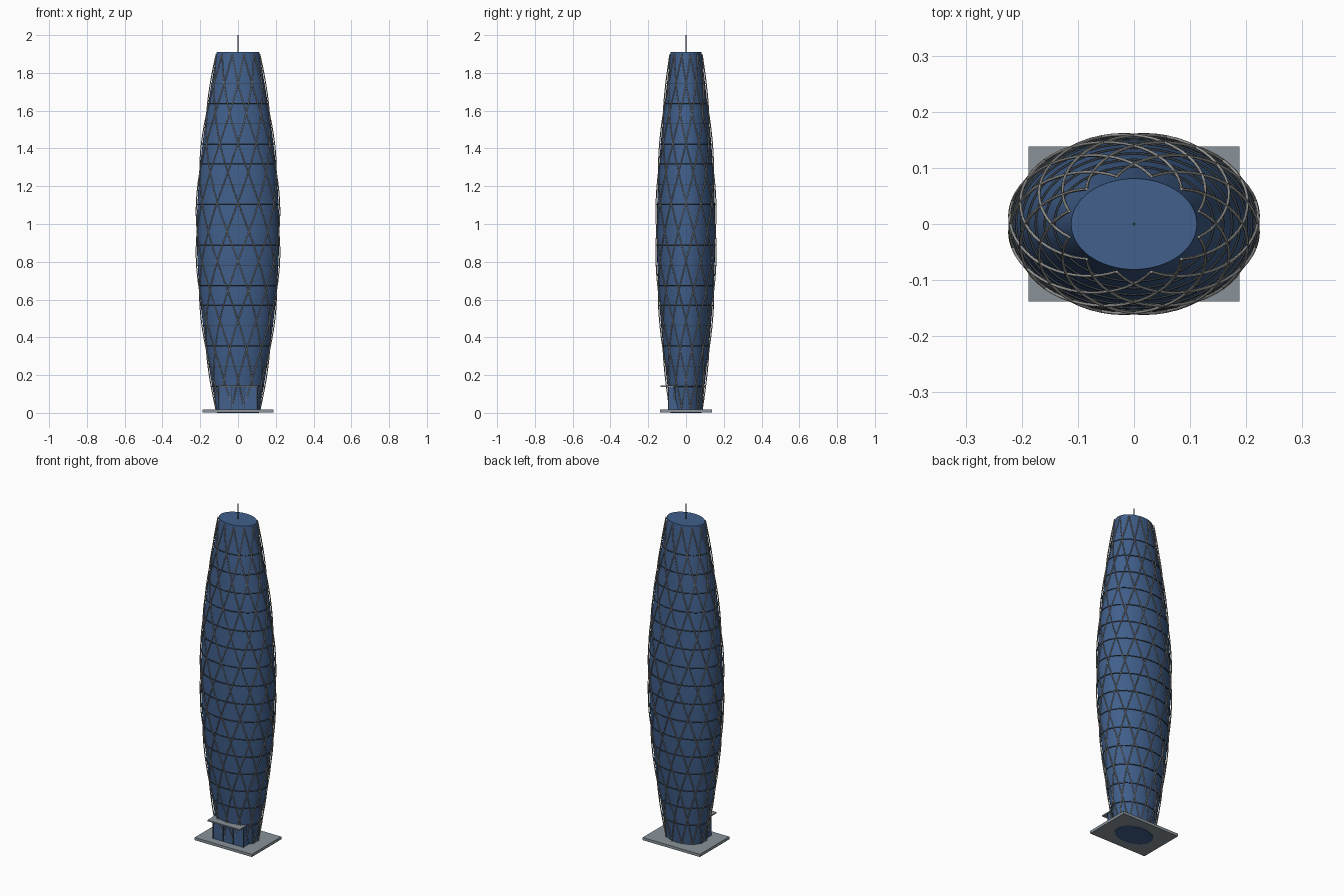
import bpy, bmesh, math

if "Cube" in bpy.data.objects:
    bpy.data.objects.remove(bpy.data.objects["Cube"])

TOP = 1.91        # roof height
FLOORS = 18       # facade storeys
RIBS = 12         # lattice members in each direction
TWIST = math.pi   # turn of each member from base to roof


def material(name, rgb):
    m = bpy.data.materials.new(name)
    m.use_nodes = True
    m.diffuse_color = (*rgb, 1)
    m.node_tree.nodes["Principled BSDF"].inputs["Base Color"].default_value = (*rgb, 1)
    return m


glass = material("blue glass", (0.052, 0.115, 0.26))
steel = material("light steel", (0.38, 0.38, 0.37))
stone = material("grey stone", (0.25, 0.29, 0.32))
dark = material("dark metal", (0.035, 0.045, 0.055))


def shell(t, angle, gap=0.0):
    """Point on the bulging oval tower at height fraction t."""
    bulge = math.sin(math.pi * t)
    rx = 0.112 + 0.106 * bulge + gap
    ry = 0.081 + 0.074 * bulge + gap
    return (rx * math.cos(angle), ry * math.sin(angle), TOP * t)


def box(name, x, y, z, mat):
    bpy.ops.mesh.primitive_cube_add(
        size=1, location=(sum(x) / 2, sum(y) / 2, sum(z) / 2))
    o = bpy.context.object
    o.name = name
    o.scale = (x[1] - x[0], y[1] - y[0], z[1] - z[0])
    o.data.materials.append(mat)
    return o


def tubes(name, paths, radius, mat, closed=False):
    c = bpy.data.curves.new(name, "CURVE")
    c.dimensions = "3D"
    c.bevel_depth = radius
    c.bevel_resolution = 1
    c.use_fill_caps = True
    for path in paths:
        s = c.splines.new("POLY")
        s.points.add(len(path) - 1)
        for p, co in zip(s.points, path):
            p.co = (*co, 1)
        s.use_cyclic_u = closed
    c.materials.append(mat)
    o = bpy.data.objects.new(name, c)
    bpy.context.collection.objects.link(o)
    return o


# Glazed tower body, lofted from oval rings
SIDES = 64
bm = bmesh.new()
rings = [[bm.verts.new(shell(k / FLOORS, 2 * math.pi * i / SIDES)) for i in range(SIDES)]
         for k in range(FLOORS + 1)]
for low, high in zip(rings, rings[1:]):
    for i in range(SIDES):
        j = (i + 1) % SIDES
        bm.faces.new((low[i], low[j], high[j], high[i]))
bm.faces.new(rings[-1])
bm.faces.new(rings[0][::-1])
mesh = bpy.data.meshes.new("tower_body")
bm.to_mesh(mesh)
bm.free()
mesh.materials.append(glass)
body = bpy.data.objects.new("tower_body", mesh)
bpy.context.collection.objects.link(body)
bpy.context.view_layer.objects.active = body
body.select_set(True)
bpy.ops.object.shade_smooth_by_angle(angle=math.radians(30))

# Floor bands
levels = [(0.14 + 0.107 * k) / TOP for k in range(16)]
tubes("floor_bands",
      [[shell(t, 2 * math.pi * i / SIDES, 0.001) for i in range(SIDES)] for t in levels],
      0.0025, dark, closed=True)

# Diagonal lattice, twisting both ways
for name, way in (("lattice_left", 1), ("lattice_right", -1)):
    paths = []
    for r in range(RIBS):
        start = 2 * math.pi * (r + 0.5) / RIBS
        paths.append([shell(0.01 + 0.985 * k / 36, start + way * TWIST * k / 36, 0.006)
                      for k in range(37)])
    tubes(name, paths, 0.0028, steel)

# Plinth, entrance and canopy
box("plinth", (-0.188, 0.188), (-0.138, 0.138), (0.003, 0.019), stone)
box("entrance_hall", (-0.1, 0.1), (-0.092, -0.03), (0.019, 0.137), glass)
box("canopy", (-0.106, 0.106), (-0.136, -0.06), (0.137, 0.144), stone)
for i, x in enumerate((-0.1, -0.033, 0.033, 0.1)):
    box(f"entrance_post_{i + 1}", (x - 0.002, x + 0.002), (-0.095, -0.09), (0.019, 0.137), dark)

# Roof mast
bpy.ops.mesh.primitive_cylinder_add(vertices=12, radius=0.0025, depth=2 - TOP,
                                    location=(0, 0, (2 + TOP) / 2))
mast = bpy.context.object
mast.name = "roof_mast"
mast.data.materials.append(dark)
